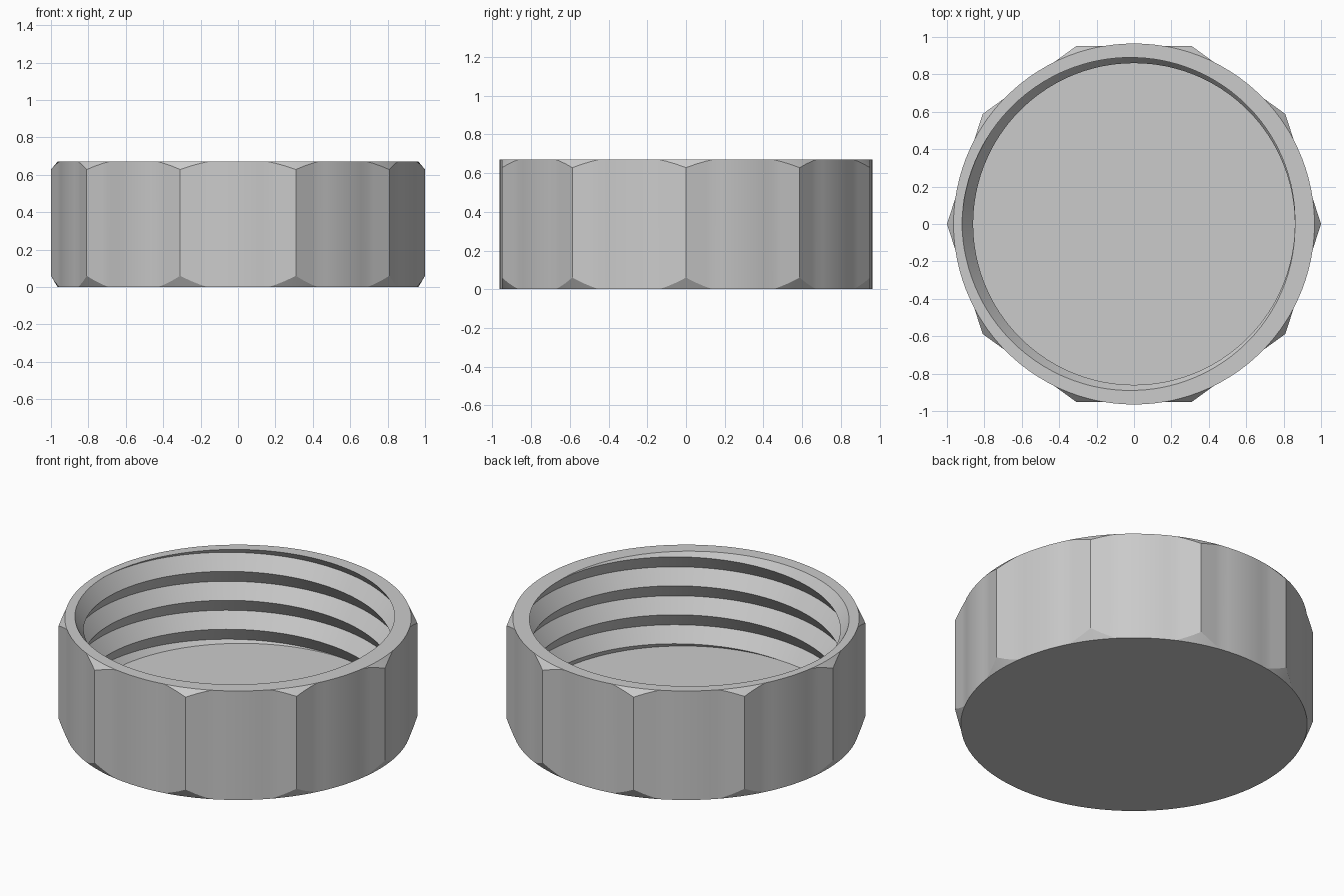
import bpy
import bmesh
from math import radians, cos, sin

cube = bpy.data.objects.get("Cube")
if cube:
    bpy.data.objects.remove(cube, do_unlink=True)

TOP, FLOOR = 0.67, 0.09          # rim height and inside floor height
ROUND, CORNER = 0.965, 1.0       # round body radius and grip corner radius
CREST, ROOT, PITCH = 0.86, 0.92, 0.178
LOW_CHAMFER, HIGH_CHAMFER = 0.06, 0.042
GRIPS = 10
STEP = 360 / GRIPS
# angles inside one grip, including where its flats sink into the round body
OFFSETS = [0, 3, 6, 8.24, 11, 14.5, 18, 21.5, 25, 27.76, 30, 33]


def grip_radius(deg):
    """Ten-sided grip joined with the round body."""
    half = STEP / 2
    flat = CORNER * cos(radians(half)) / cos(radians(deg % STEP - half))
    return max(ROUND, flat)


def thread_radius(deg, z):
    """V-shaped thread, with a crest meeting the rim at angle zero."""
    turn = ((z - TOP) / PITCH - deg / 360) % 1
    return CREST + (ROOT - CREST) * (1 - abs(2 * turn - 1))


def column(deg):
    """Radius and height pairs from the underside to the floor centre."""
    grip = grip_radius(deg)
    rise = (grip - ROUND) / (CORNER - ROUND)
    points = [(0, 0), (ROUND, 0), (grip, rise * LOW_CHAMFER),
              (grip, TOP - rise * HIGH_CHAMFER), (ROUND, TOP)]
    # alternate crests and roots down the helix, trimmed at rim and floor
    for k in range(10):
        z = TOP + PITCH * (deg / 360 - k / 2)
        z = min(TOP, max(FLOOR, z))
        points.append((thread_radius(deg, z), z))
    return points + [(0, FLOOR)]


# Screw cap: sweep the changing section around the axis
bm = bmesh.new()
angles = [g * STEP + o for g in range(GRIPS) for o in OFFSETS] + [360]
columns = [[bm.verts.new((r * cos(radians(a)), r * sin(radians(a)), z))
            for r, z in column(a)] for a in angles]
for left, right in zip(columns, columns[1:]):
    for i in range(len(left) - 1):
        bm.faces.new((left[i], right[i], right[i + 1], left[i + 1]))
bmesh.ops.remove_doubles(bm, verts=bm.verts, dist=0.0003)
bmesh.ops.recalc_face_normals(bm, faces=bm.faces)

mesh = bpy.data.meshes.new("screw_cap")
bm.to_mesh(mesh)
bm.free()
cap = bpy.data.objects.new("screw_cap", mesh)
bpy.context.collection.objects.link(cap)

# Plain grey material
grey = bpy.data.materials.new("light_grey")
grey.use_nodes = True
colour = (0.6, 0.6, 0.6, 1)
grey.diffuse_color = colour
grey.node_tree.nodes["Principled BSDF"].inputs["Base Color"].default_value = colour
mesh.materials.append(grey)

bpy.ops.object.select_all(action='DESELECT')
cap.select_set(True)
bpy.context.view_layer.objects.active = cap
bpy.ops.object.shade_smooth_by_angle(angle=radians(25))
